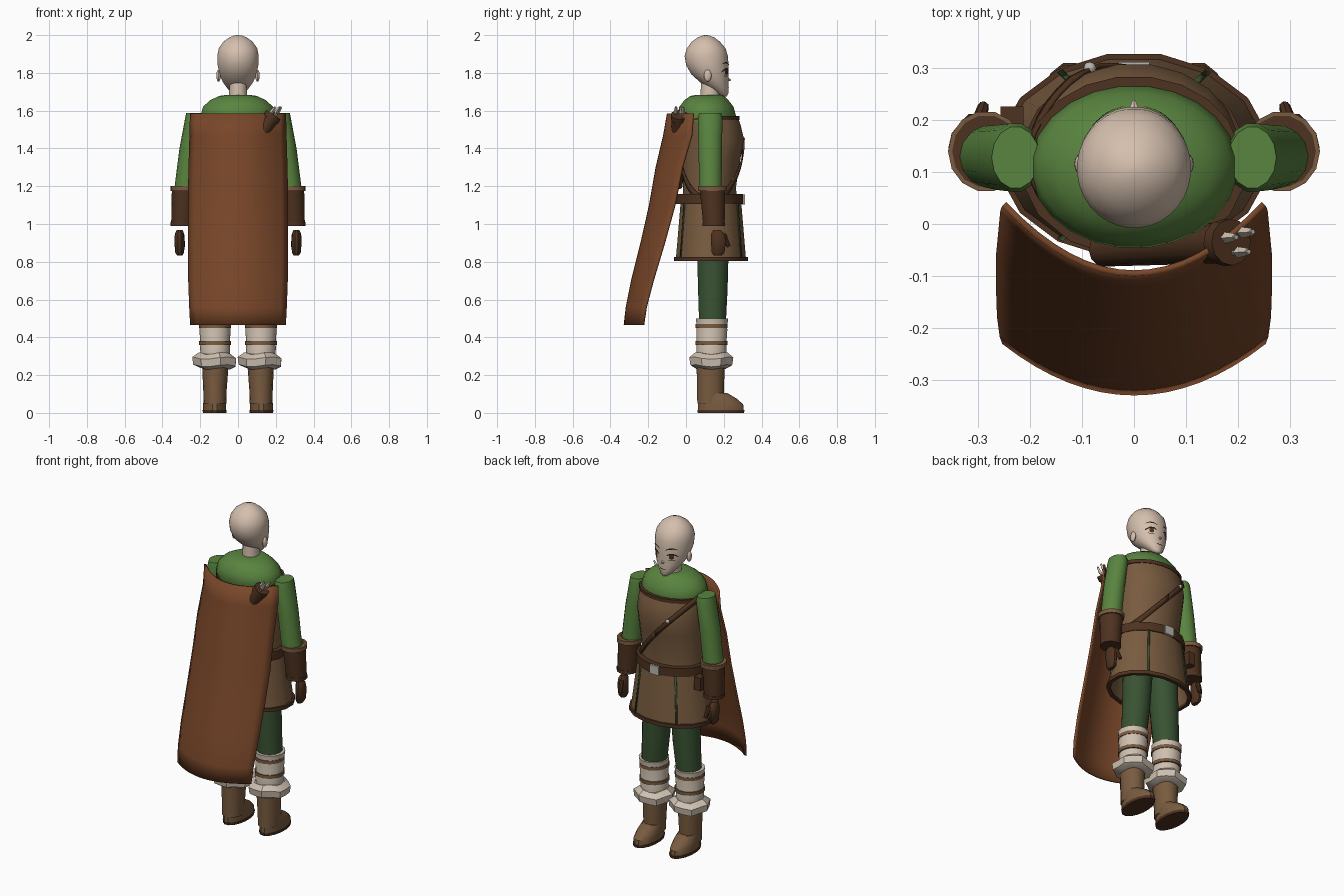
import bpy, bmesh, math
from mathutils import Vector

if "Cube" in bpy.data.objects:
    bpy.data.objects.remove(bpy.data.objects["Cube"])


def mat(name, r, g, b):
    m = bpy.data.materials.new(name)
    m.diffuse_color = (r, g, b, 1)
    m.use_nodes = True
    m.node_tree.nodes["Principled BSDF"].inputs["Base Color"].default_value = m.diffuse_color
    return m


SKIN = mat("skin", .66, .52, .42)
RUST = mat("rust_cloth", .19, .062, .022)
GREEN = mat("green_cloth", .10, .23, .05)
PINE = mat("dark_green_cloth", .04, .085, .032)
TAN = mat("brown_leather", .19, .105, .05)
DARK = mat("dark_leather", .075, .032, .014)
FUR = mat("pale_fur", .62, .53, .44)
METAL = mat("metal", .5, .47, .43)
INK = mat("ink", .015, .01, .008)


def finish(name, bm, material, angle=35):
    bmesh.ops.recalc_face_normals(bm, faces=bm.faces[:])
    me = bpy.data.meshes.new(name)
    bm.to_mesh(me)
    bm.free()
    me.materials.append(material)
    ob = bpy.data.objects.new(name, me)
    bpy.context.collection.objects.link(ob)
    bpy.context.view_layer.objects.active = ob
    ob.select_set(True)
    bpy.ops.object.shade_smooth_by_angle(angle=math.radians(angle))
    ob.select_set(False)
    return ob


def loft(name, rings, material, n=16, cap=True, wob=0, closed=False, angle=35):
    """Skin over horizontal ellipses (z, cx, cy, rx, ry)."""
    bm = bmesh.new()
    loops = []
    for z, cx, cy, rx, ry in rings:
        loop = []
        for i in range(n):
            a = 2 * math.pi * (i + .5) / n
            k = 1 + wob * (-1) ** i
            loop.append(bm.verts.new((cx + rx * k * math.sin(a), cy + ry * k * math.cos(a),
                                      z + wob * .12 * math.sin(3 * a))))
        loops.append(loop)
    pairs = list(zip(loops, loops[1:])) + ([(loops[-1], loops[0])] if closed else [])
    for p, q in pairs:
        for i in range(n):
            j = (i + 1) % n
            bm.faces.new((p[i], p[j], q[j], q[i]))
    if cap and not closed:
        bm.faces.new(loops[0])
        bm.faces.new(loops[-1])
    return finish(name, bm, material, angle)


def band(name, z0, z1, cx, cy, rx, ry, material, t=.012, n=16):
    """Closed hoop with thickness t."""
    return loft(name, [(z0, cx, cy, rx, ry), (z1, cx, cy, rx, ry),
                       (z1, cx, cy, rx - t, ry - t), (z0, cx, cy, rx - t, ry - t)],
                material, n, closed=True)


def rod(name, a, b, r1, r2, material, n=10):
    a, b = Vector(a), Vector(b)
    bm = bmesh.new()
    bmesh.ops.create_cone(bm, cap_ends=True, segments=n, radius1=r1, radius2=r2, depth=(b - a).length)
    bm.transform((b - a).to_track_quat('Z', 'Y').to_matrix().to_4x4())
    bmesh.ops.translate(bm, vec=(a + b) / 2, verts=bm.verts)
    return finish(name, bm, material)


def blob(name, c, size, material, cube=False):
    bm = bmesh.new()
    if cube:
        bmesh.ops.create_cube(bm, size=2)
    else:
        bmesh.ops.create_uvsphere(bm, u_segments=12, v_segments=8, radius=1)
    bmesh.ops.scale(bm, vec=size, verts=bm.verts)
    bmesh.ops.translate(bm, vec=c, verts=bm.verts)
    return finish(name, bm, material)


def sheet(name, grid, material, t):
    bm = bmesh.new()
    vs = [[bm.verts.new(p) for p in row] for row in grid]
    for p, q in zip(vs, vs[1:]):
        for i in range(len(p) - 1):
            bm.faces.new((p[i], p[i + 1], q[i + 1], q[i]))
    ob = finish(name, bm, material)
    if t:
        m = ob.modifiers.new("thickness", 'SOLIDIFY')
        m.thickness, m.offset = t, 0
    return ob


def section(rings, z):
    """Interpolated (cx, cy, rx, ry) of a loft at height z."""
    z = min(max(z, rings[0][0]), rings[-1][0])
    for a, b in zip(rings, rings[1:]):
        if z <= b[0]:
            f = (z - a[0]) / (b[0] - a[0])
            return [p + (q - p) * f for p, q in zip(a[1:], b[1:])]


# head: height, half width, back y, front y
prof = [(1.675, .014, .19, .216), (1.69, .032, .165, .224), (1.72, .058, .12, .225),
        (1.75, .08, .075, .225), (1.79, .098, .03, .226), (1.84, .108, 0, .226),
        (1.89, .11, -.008, .222), (1.93, .102, .004, .21), (1.965, .078, .03, .18),
        (1.988, .046, .062, .15), (1.997, .022, .085, .125), (2.0, .004, .1, .11)]
head = [(z, 0, (b + f) / 2, w, (f - b) / 2) for z, w, b, f in prof]
loft("head", head, SKIN, 32, angle=60)
loft("neck", [(1.62, 0, .125, .05, .052), (1.78, 0, .13, .045, .05)], SKIN, 16)
rod("nose", (0, .218, 1.765), (0, .238, 1.762), .012, .003, SKIN, 6)


def face_mark(name, xs, tops, bottoms, material=INK):
    """Thin painted strip lying on the face."""
    def on(x, z):
        cx, cy, rx, ry = section(head, z)
        return (x, cy + ry * math.sqrt(max(0, 1 - (x / rx) ** 2)) + .003, z)
    sheet(name, [[on(x, z) for x, z in zip(xs, r)] for r in (tops, bottoms)], material, 0)


for s, side in ((1, "right"), (-1, "left")):
    def X(*v):
        return [s * x for x in v]
    face_mark(side + "_brow", X(.02, .04, .06, .08), (1.846, 1.856, 1.858, 1.848), (1.842, 1.849, 1.851, 1.846))
    face_mark(side + "_lash", X(.024, .04, .06, .08), (1.812, 1.825, 1.825, 1.81), (1.807, 1.816, 1.816, 1.803))
    face_mark(side + "_iris", X(.038, .05, .062), (1.817, 1.818, 1.817), (1.794, 1.788, 1.794), DARK)
    face_mark(side + "_lower_lid", X(.035, .05, .068), (1.786, 1.783, 1.787), (1.783, 1.78, 1.784))
    blob(side + "_ear", (s * .103, .115, 1.785), (.012, .02, .032), SKIN)
face_mark("mouth", (-.02, 0, .02), (1.727, 1.725, 1.727), (1.723, 1.72, 1.723))

# mantle, tunic and skirt
loft("mantle", [(1.5, 0, .12, .18, .135), (1.57, 0, .11, .2, .157), (1.62, 0, .108, .187, .145),
                (1.655, 0, .108, .15, .118), (1.678, 0, .112, .1, .09), (1.684, 0, .12, .06, .06)],
     GREEN, 24, angle=60)
torso = [(1.1, 0, .125, .195, .145), (1.2, 0, .125, .19, .142), (1.35, 0, .135, .2, .156),
         (1.45, 0, .145, .203, .164), (1.52, 0, .132, .2, .16), (1.565, 0, .125, .195, .152)]
loft("tunic", torso, TAN, 20, angle=60)
band("neckline_trim", 1.55, 1.572, 0, .125, .205, .16, DARK, .02, 20)
loft("skirt", [(1.12, 0, .132, .212, .163), (.805, 0, .132, .256, .19), (.805, 0, .132, .244, .178),
               (1.1, 0, .132, .2, .15)], TAN, cap=False)
band("skirt_hem", .803, .825, 0, .132, .264, .199, DARK, .022)
band("belt", 1.105, 1.158, 0, .12, .222, .184, DARK, .06)
blob("buckle", (0, .304, 1.13), (.03, .008, .027), METAL, True)
blob("pouch", (-.235, .2, 1.075), (.022, .026, .04), DARK, True)

# dark slits running down the skirt
k = math.sin(math.radians(33.75))
for s in (-1, 1):
    for d in (-1, 1):
        def edge(dx, z, rx, ry):
            return (s * (rx * k + dx), .132 + d * (ry * math.sqrt(1 - k * k) + .003 - dx * .5), z)
        sheet("skirt_slit", [[edge(-.005, 1.11, .215, .165), edge(.005, 1.11, .215, .165)],
                             [edge(-.005, .825, .254, .19), edge(.005, .825, .254, .19)]], PINE, .004)

# strap slung diagonally round the chest
rows = []
for off in (-.02, .02):
    row = []
    for i in range(41):
        a = 2 * math.pi * i / 40
        z = min(1.35 - 1.15 * .195 * math.sin(a) + off, 1.585)
        cx, cy, rx, ry = section(torso, z)
        row.append((cx + (rx + .007) * math.sin(a), cy + (ry + .007) * math.cos(a), z))
    rows.append(row)
sheet("chest_strap", rows, DARK, .008)
for x, y, z in ((-.085, .3, 1.45), (.1, .247, 1.235)):
    blob("strap_rivet", (x, y, z), (.012, .012, .012), METAL)

# arms and legs
for s, side in ((1, "right"), (-1, "left")):
    def limb(name, rings, material, n=14, **kw):
        loft(side + "_" + name, [(z, s * cx, cy, rx, ry) for z, cx, cy, rx, ry in rings], material, n, **kw)
    limb("sleeve", [(1.18, .278, .13, .06, .06), (1.4, .252, .128, .058, .064),
                    (1.56, .228, .128, .052, .067), (1.588, .228, .128, .046, .06)], GREEN)
    limb("gauntlet", [(.99, .296, .148, .058, .058), (1.2, .284, .14, .066, .07)], DARK)
    band(side + "_gauntlet_cuff", 1.175, 1.2, s * .285, .14, .073, .078, TAN, .02, 14)
    band(side + "_gauntlet_wrist", .99, 1.01, s * .296, .148, .061, .061, DARK, .02, 14)
    limb("hand", [(.832, .308, .168, .014, .022), (.85, .309, .17, .024, .036), (.91, .31, .172, .027, .042),
                  (.95, .31, .168, .024, .036), (.967, .309, .165, .016, .022)], DARK, 10)
    rod(side + "_thumb", (s * .298, .2, .945), (s * .29, .226, .88), .014, .011, DARK, 8)
    limb("leg", [(.46, .12, .14, .072, .072), (.65, .105, .142, .08, .08), (.95, .088, .142, .086, .088)], PINE)
    limb("leg_wrap", [(.28, .12, .135, .076, .08), (.35, .121, .135, .08, .082), (.36, .121, .135, .077, .08),
                      (.44, .122, .137, .083, .084), (.455, .122, .137, .08, .082), (.5, .122, .138, .086, .088)], FUR)
    for z in (.36, .45):
        band(side + "_wrap_tie", z, z + .02, s * .121, .136, .085, .087, TAN, .015, 14)
    limb("fur_cuff", [(.235, .12, .132, .08, .08), (.25, .12, .134, .112, .108), (.29, .12, .134, .116, .114),
                      (.315, .12, .134, .082, .085)], FUR, 14, wob=.05)
    limb("boot_shaft", [(.05, .122, .128, .06, .07), (.12, .122, .13, .062, .073), (.25, .12, .13, .07, .076)], TAN)
    limb("boot_foot", [(.014, .124, .184, .062, .124), (.045, .124, .183, .062, .122), (.075, .123, .165, .06, .106),
                       (.105, .122, .14, .056, .08)], TAN, 16)
    limb("boot_sole", [(0, .124, .185, .063, .125), (.016, .124, .185, .065, .127)], DARK, 16)

# cape: height, half width, middle y, side y
spine = [(1.585, .25, -.095, .038), (1.47, .253, -.115, .03), (1.3, .258, -.155, -.02), (1.1, .262, -.19, -.06),
         (.9, .262, -.235, -.115), (.7, .26, -.285, -.175), (.56, .255, -.313, -.212), (.465, .25, -.324, -.226)]
sheet("cape", [[(w * u / 8, ym + (ye - ym) * (u / 8) ** 2, z) for u in range(-8, 9)]
               for z, w, ym, ye in spine], RUST, .012)

# quiver and arrows
top, low = Vector((.185, -.035, 1.575)), Vector((-.06, -.05, 1.2))
axis = (top - low).normalized()
rod("quiver", low, top, .032, .04, DARK, 12)
rod("quiver_rim", top - axis * .025, top + axis * .004, .045, .045, DARK, 12)
for dx, dy in ((-.018, .008), (.014, .018), (.006, -.02)):
    p = top + Vector((dx, dy, 0))
    rod("arrow_shaft", p - axis * .1, p + axis * .055, .005, .005, METAL, 6)
    rod("arrow_fletching", p + axis * .015, p + axis * .05, .011, .007, FUR, 4)
